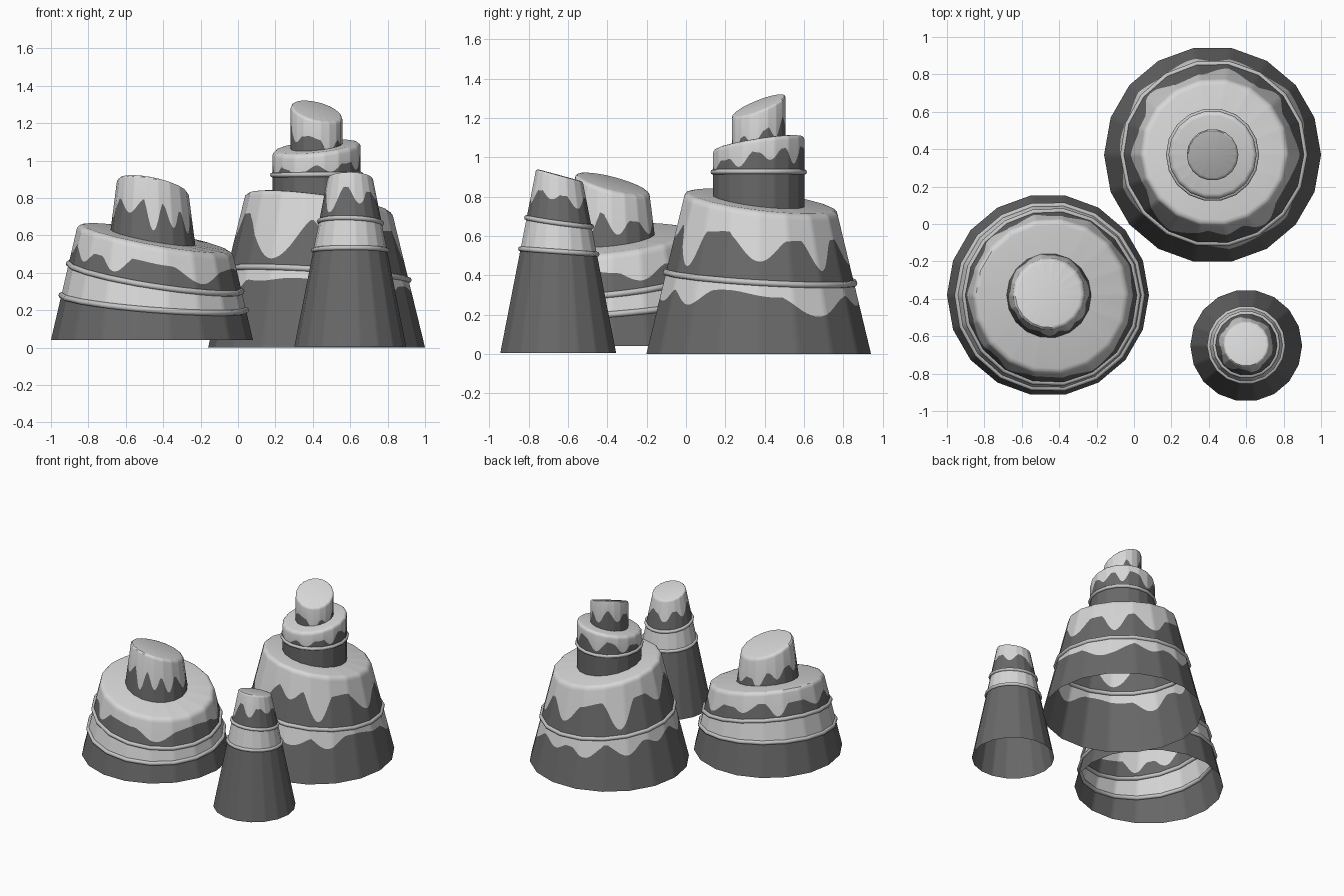
import bpy
import bmesh
from math import sin, cos, pi, radians, degrees

SIDES = 18            # facets of every cone
STEPS = SIDES * 10    # columns around, fine enough for the drip outlines

if "Cube" in bpy.data.objects:
    bpy.data.objects.remove(bpy.data.objects["Cube"])


def material(name, grey):
    m = bpy.data.materials.new(name)
    m.use_nodes = True
    colour = (grey, grey, grey, 1)
    m.diffuse_color = colour
    m.node_tree.nodes["Principled BSDF"].inputs["Base Color"].default_value = colour
    return m


ROCK, SNOW, TRIM = range(3)
MATERIALS = [material("dark rock", 0.14), material("pale snow", 0.68),
             material("trim grey", 0.55)]


def finish(bm, name, centre, angle):
    mesh = bpy.data.meshes.new(name)
    bm.to_mesh(mesh)
    bm.free()
    for m in MATERIALS:
        mesh.materials.append(m)
    ob = bpy.data.objects.new(name, mesh)
    ob.location = (*centre, 0)
    bpy.context.collection.objects.link(ob)
    bpy.ops.object.select_all(action='DESELECT')
    ob.select_set(True)
    bpy.context.view_layer.objects.active = ob
    bpy.ops.object.shade_smooth_by_angle(angle=radians(angle))


def facet(t):
    """Distance to the edge of a unit polygon at angle t."""
    step = 2 * pi / SIDES
    return cos(step / 2) / cos(t % step - step / 2)


def plane(tilt, t, r):
    """Height of a tilted plane (height, x slope, y slope) at polar t, r."""
    return tilt[0] + r * (tilt[1] * cos(t) + tilt[2] * sin(t))


def drips(t, fingers):
    """Depth of the icing fingers (angle, half width, depth) at angle t."""
    depth = 0.008 * sin(5 * t) + 0.006 * sin(8 * t + 1)
    for angle, width, length in fingers:
        d = abs((degrees(t) - angle + 180) % 360 - 180) / width
        if d < 1:
            depth = max(depth, length * (0.5 + 0.5 * cos(pi * d)) ** 0.75)
    return depth


def skin(bm, rows, mats):
    """Join rows of vertices with quads, one material per strip."""
    for low, high, mat in zip(rows, rows[1:], mats):
        n = len(low)
        for i in range(n):
            j = (i + 1) % n
            bm.faces.new((low[i], low[j], high[j], high[i])).material_index = mat


def tier(name, centre, wall, bottom, top, bevel, layers):
    """Open-bottomed cone with a slanted, rounded top.
    wall: (r, z, r, z); layers: (tilt, drop, fingers, material below)."""
    r0, z0, r1, z1 = wall

    def radius(z):
        return r0 + (r1 - r0) * (z - z0) / (z1 - z0)

    layers = layers + [((top[0] - bevel, top[1], top[2]), 0, None, SNOW)]
    columns = []
    for i in range(STEPS):
        t = 2 * pi * i / STEPS
        f = facet(t)
        z = plane(bottom, t, radius(bottom[0]))
        column = [(radius(z), z)]
        for tilt, drop, fingers, _ in layers:
            new = plane(tilt, t, radius(tilt[0])) - drop
            if fingers:
                new -= drips(t, fingers)
            z = max(z + 0.012, new)
            column.append((radius(z), z))
        # rounded shoulder
        rim = radius(z)
        for k in (30, 60, 90):
            r = rim - bevel * (1 - cos(radians(k)))
            lift = bevel * (1 - sin(radians(k)))
            column.append((r, plane(top, t, r) - lift))
        columns.append([(r * f * cos(t), r * f * sin(t), h) for r, h in column])
    bm = bmesh.new()
    rows = [[bm.verts.new(c[k]) for c in columns] for k in range(len(columns[0]))]
    skin(bm, rows, [layer[3] for layer in layers] + [SNOW] * 3)
    # flat cap
    peak = bm.verts.new((0, 0, top[0]))
    for a, b in zip(rows[-1], rows[-1][1:] + rows[-1][:1]):
        bm.faces.new((a, b, peak)).material_index = SNOW
    finish(bm, name, centre, 35)


def hoop(name, centre, wall, tilt, thick=0.016):
    """Tilted round moulding that hugs a cone wall."""
    r0, z0, r1, z1 = wall
    bm = bmesh.new()
    rows = []
    for i in range(SIDES * 2):
        t = pi * i / SIDES
        z = plane(tilt, t, r0 + (r1 - r0) * (tilt[0] - z0) / (z1 - z0))
        r = (r0 + (r1 - r0) * (z - z0) / (z1 - z0)) * facet(t)
        row = []
        for k in range(8):
            a = pi * k / 4
            s = r + thick * cos(a)
            row.append(bm.verts.new((s * cos(t), s * sin(t), z + thick * sin(a))))
        rows.append(row)
    skin(bm, rows + rows[:1], [TRIM] * len(rows))
    bmesh.ops.recalc_face_normals(bm, faces=bm.faces)
    finish(bm, name, centre, 60)


FLOOR = (0, 0, 0)

# Tall mountain: broad base with two icing layers, then two stacked drums
spot = (0.42, 0.37)
wall = (0.58, 0, 0.39, 0.78)
top = (0.78, -0.13, -0.12)
ring = (0.39, -0.06, -0.06)
tier("tall_mountain_base", spot, wall, FLOOR, top, 0.035, [
    (ring, 0.06, [(-45, 16, 0.08), (35, 24, 0.1), (75, 14, 0.05), (105, 15, 0.08),
                  (140, 16, 0.08), (170, 12, 0.05), (205, 18, 0.09), (285, 20, 0.08)], ROCK),
    (ring, 0, None, SNOW),
    (top, 0.14, [(0, 20, 0.12), (43, 13, 0.15), (80, 18, 0.13), (135, 16, 0.2),
                 (180, 18, 0.1), (238, 30, 0.23), (280, 14, 0.08), (-52, 15, 0.2)], ROCK)])
hoop("tall_mountain_base_ring", spot, wall, ring)

drum = (0.236, 0.7, 0.236, 1.1)
drum_top = (1.075, 0.1, 0.15)
band = (0.925, 0.01, 0)
tier("tall_mountain_drum", spot, drum, (0.75, -0.13, -0.12), drum_top, 0.025, [
    (band, 0, None, ROCK),
    (drum_top, 0.07, [(-70, 18, 0.04), (-25, 16, 0.06), (15, 15, 0.05), (50, 14, 0.08),
                      (100, 20, 0.08), (150, 16, 0.06), (200, 18, 0.05), (245, 22, 0.04)], ROCK)])
hoop("tall_mountain_drum_ring", spot, drum, band, 0.013)

peak_top = (1.265, -0.22, 0.38)
tier("tall_mountain_peak", spot, (0.138, 1, 0.138, 1.3), (1.05, 0.1, 0.15), peak_top, 0.015, [
    (peak_top, 0.1, [(-60, 22, 0.07), (-10, 25, 0.05), (40, 20, 0.07), (90, 25, 0.08),
                     (150, 25, 0.07), (215, 25, 0.06)], ROCK)])

# Wide mountain: low base with a snow belt between two rings, and a stump
spot = (-0.46, -0.38)
wall = (0.54, 0.04, 0.41, 0.6)
top = (0.59, -0.18, 0.1)
low_ring = (0.24, -0.08, 0.08)
high_ring = (0.375, -0.16, 0.1)
tier("wide_mountain_base", spot, wall, (0.04, 0, 0), top, 0.035, [
    (low_ring, 0, None, ROCK),
    (high_ring, 0, None, SNOW),
    (top, 0.1, [(-55, 20, 0.075), (20, 18, 0.06), (60, 18, 0.07), (100, 14, 0.05),
                (135, 12, 0.09), (180, 18, 0.06), (213, 14, 0.07), (243, 13, 0.08)], ROCK)])
hoop("wide_mountain_low_ring", spot, wall, low_ring)
hoop("wide_mountain_high_ring", spot, wall, high_ring)

stump_top = (0.87, -0.2, -0.25)
tier("wide_mountain_stump", spot, (0.23, 0.56, 0.19, 0.87), (0.56, -0.18, 0.1), stump_top, 0.025, [
    (stump_top, 0.14, [(272, 14, 0.15), (302, 14, 0.11), (235, 20, 0.07), (-30, 14, 0.11),
                       (8, 18, 0.08), (60, 20, 0.06), (105, 16, 0.08), (145, 16, 0.06),
                       (190, 18, 0.08)], ROCK)])

# Small cone: snow belt and snowy tip
spot = (0.6, -0.65)
wall = (0.3, 0, 0.12, 0.91)
top = (0.91, -0.01, -0.27)
low_ring = (0.52, 0, -0.07)
high_ring = (0.67, -0.03, -0.14)
tier("small_cone", spot, wall, (0.005, 0, 0), top, 0.015, [
    (low_ring, 0, None, ROCK),
    (high_ring, 0, None, SNOW),
    (top, 0.09, [(225, 28, 0.12), (290, 24, 0.08), (-15, 25, 0.04), (40, 25, 0.06),
                 (110, 25, 0.07), (165, 22, 0.06)], ROCK)])
hoop("small_cone_low_ring", spot, wall, low_ring, 0.013)
hoop("small_cone_high_ring", spot, wall, high_ring, 0.013)
